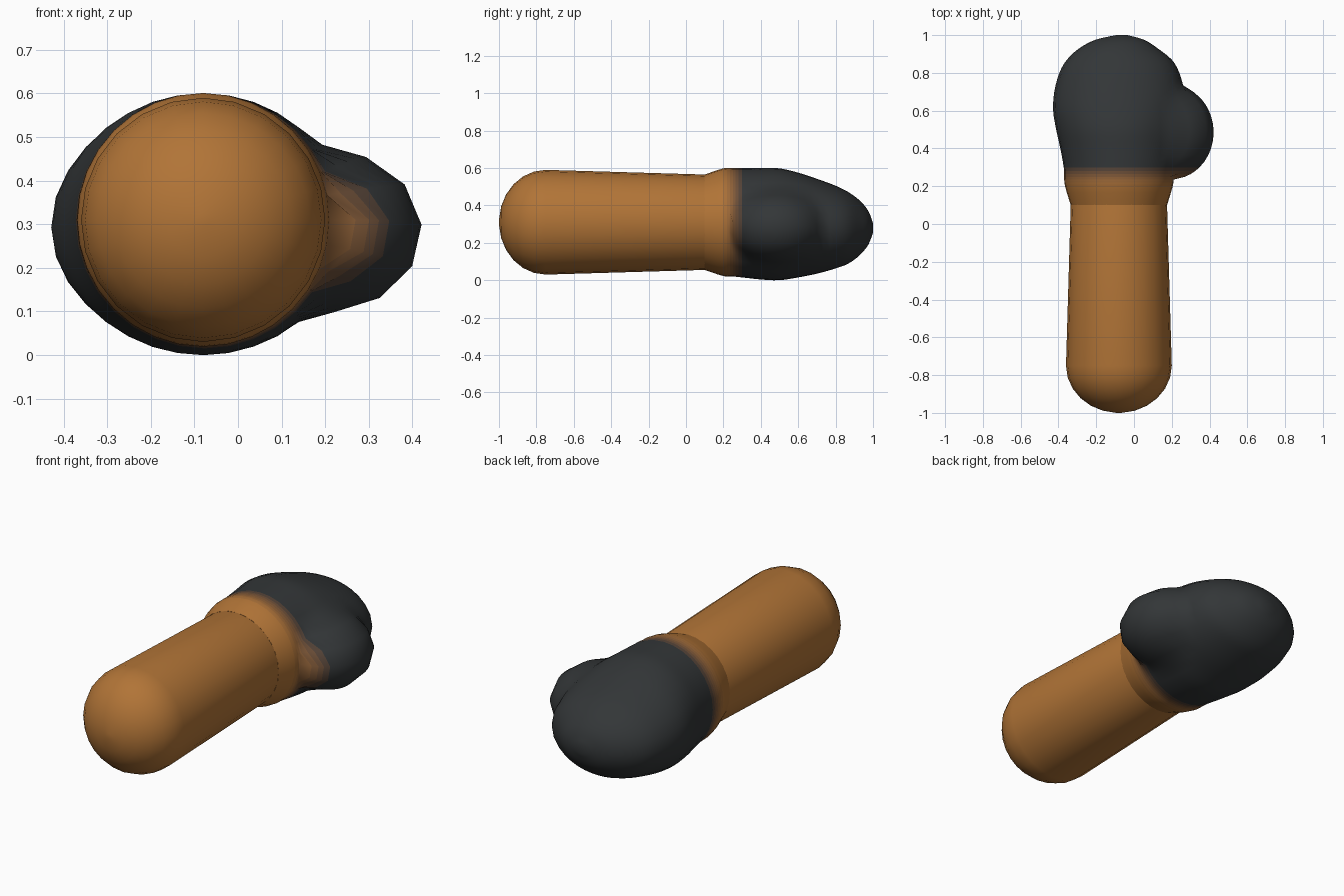
import bpy
import math

if "Cube" in bpy.data.objects:
    bpy.data.objects.remove(bpy.data.objects["Cube"])

CX, CZ = -0.08, 0.31          # handle axis
ORANGE = (0.44, 0.175, 0.038)
DARK = (0.033, 0.037, 0.039)


def blend_material(name, f):
    m = bpy.data.materials.new(name)
    m.diffuse_color = (*[a + (b - a) * f for a, b in zip(ORANGE, DARK)], 1)
    m.use_nodes = True
    m.node_tree.nodes["Principled BSDF"].inputs["Base Color"].default_value = m.diffuse_color
    return m


def loft(name, rings, mats, pick, angle):
    """Skin closed rings of equal size and close both ends."""
    n = len(rings[0])
    verts = [p for r in rings for p in r]
    faces, ids = [], []
    for i in range(len(rings) - 1):
        mid = (rings[i][0][1] + rings[i + 1][0][1]) / 2
        for j in range(n):
            k = (j + 1) % n
            faces.append((i * n + j, i * n + k, (i + 1) * n + k, (i + 1) * n + j))
            ids.append(pick(mid))
    faces.append(tuple(reversed(range(n))))
    ids.append(pick(rings[0][0][1]))
    last = (len(rings) - 1) * n
    faces.append(tuple(range(last, last + n)))
    ids.append(pick(rings[-1][0][1]))
    # Rings run so that the faces need turning outwards
    faces = [tuple(reversed(f)) for f in faces]
    mesh = bpy.data.meshes.new(name)
    mesh.from_pydata(verts, [], faces)
    for m in mats:
        mesh.materials.append(m)
    for p, i in zip(mesh.polygons, ids):
        p.material_index = i
    mesh.update()
    ob = bpy.data.objects.new(name, mesh)
    bpy.context.collection.objects.link(ob)
    bpy.ops.object.select_all(action='DESELECT')
    ob.select_set(True)
    bpy.context.view_layer.objects.active = ob
    bpy.ops.object.mode_set(mode='EDIT')
    bpy.ops.mesh.select_all(action='SELECT')
    bpy.ops.mesh.normals_make_consistent(inside=False)
    bpy.ops.object.mode_set(mode='OBJECT')
    bpy.ops.object.shade_smooth_by_angle(angle=math.radians(angle))
    return ob


# Handle: tapered cylinder with a domed end
N = 24
profile = []
for i in range(7):
    t = math.radians(3 + 87 * i / 6)
    profile.append((-0.75 - 0.25 * math.cos(t), 0.28 * math.sin(t)))
profile += [(0.1, 0.255), (0.13, 0.25)]
handle_rings = [[(CX + r * math.cos(2 * math.pi * j / N), y,
                  CZ + r * math.sin(2 * math.pi * j / N)) for j in range(N)]
                for y, r in profile]
loft("handle", handle_rings, [blend_material("orange", 0)], lambda y: 0, 40)

# Head sections: y, left x, right x, bottom z, top z
sections = [
    (0.10, -0.335, 0.175, 0.055, 0.565),
    (0.20, -0.365, 0.205, 0.022, 0.598),
    (0.25, -0.370, 0.212, 0.020, 0.600),
    (0.30, -0.372, 0.220, 0.015, 0.600),
    (0.40, -0.390, 0.235, 0.004, 0.600),
    (0.50, -0.412, 0.250, 0.000, 0.598),
    (0.60, -0.428, 0.265, 0.015, 0.575),
    (0.70, -0.422, 0.265, 0.035, 0.542),
    (0.80, -0.395, 0.240, 0.063, 0.505),
    (0.87, -0.355, 0.200, 0.090, 0.470),
    (0.93, -0.290, 0.125, 0.135, 0.425),
    (0.975, -0.205, 0.055, 0.190, 0.370),
    (1.00, -0.095, -0.035, 0.255, 0.305),
]
STEPS, M = 3, 32


def catmull(a, b, c, d, t):
    return 0.5 * (2 * b + (c - a) * t + (2 * a - 5 * b + 4 * c - d) * t * t
                  + (3 * b - a - 3 * c + d) * t ** 3)


def smooth_max(a, b, k=0.06):
    h = max(k - abs(a - b), 0) / k
    return max(a, b) + h * h * k / 4


def side_bump(y, ox, oz, dx, dz):
    """Distance along a ray to the far side of the side bulge."""
    s2 = 1 - ((y - 0.485) / 0.25) ** 2
    if s2 <= 0:
        return 0
    rx, rz = 0.222, 0.187
    px, pz, qx, qz = (ox - 0.2) / rx, (oz - 0.285) / rz, dx / rx, dz / rz
    a, b, c = qx * qx + qz * qz, px * qx + pz * qz, px * px + pz * pz - s2
    disc = b * b - a * c
    return max(0, (-b + math.sqrt(disc)) / a) if disc > 0 else 0


rows = []
for i in range(len(sections) - 1):
    q = [sections[min(max(i + o, 0), len(sections) - 1)] for o in (-1, 0, 1, 2)]
    for s in range(STEPS):
        rows.append([catmull(*v, s / STEPS) for v in zip(*q)])
rows.append(sections[-1])

head_rings = []
for y, xl, xr, zb, zt in rows:
    ox, oz, rx, rz = (xl + xr) / 2, (zb + zt) / 2, (xr - xl) / 2, (zt - zb) / 2
    ring = []
    for j in range(M):
        t = 2 * math.pi * j / M
        dx, dz = math.cos(t), math.sin(t)
        r = 1 / math.hypot(dx / rx, dz / rz)
        b = side_bump(y, ox, oz, dx, dz)
        if b > 0:
            r = smooth_max(r, b)
        ring.append((ox + r * dx, y, oz + r * dz))
    head_rings.append(ring)

# Colour fades from the orange collar to the dark head
BANDS = 8
mats = [blend_material(f"fade_{i}", i / (BANDS - 1)) for i in range(BANDS)]
loft("head", head_rings, mats,
     lambda y: min(BANDS - 1, max(0, round((y - 0.19) / 0.11 * (BANDS - 1)))), 60)
